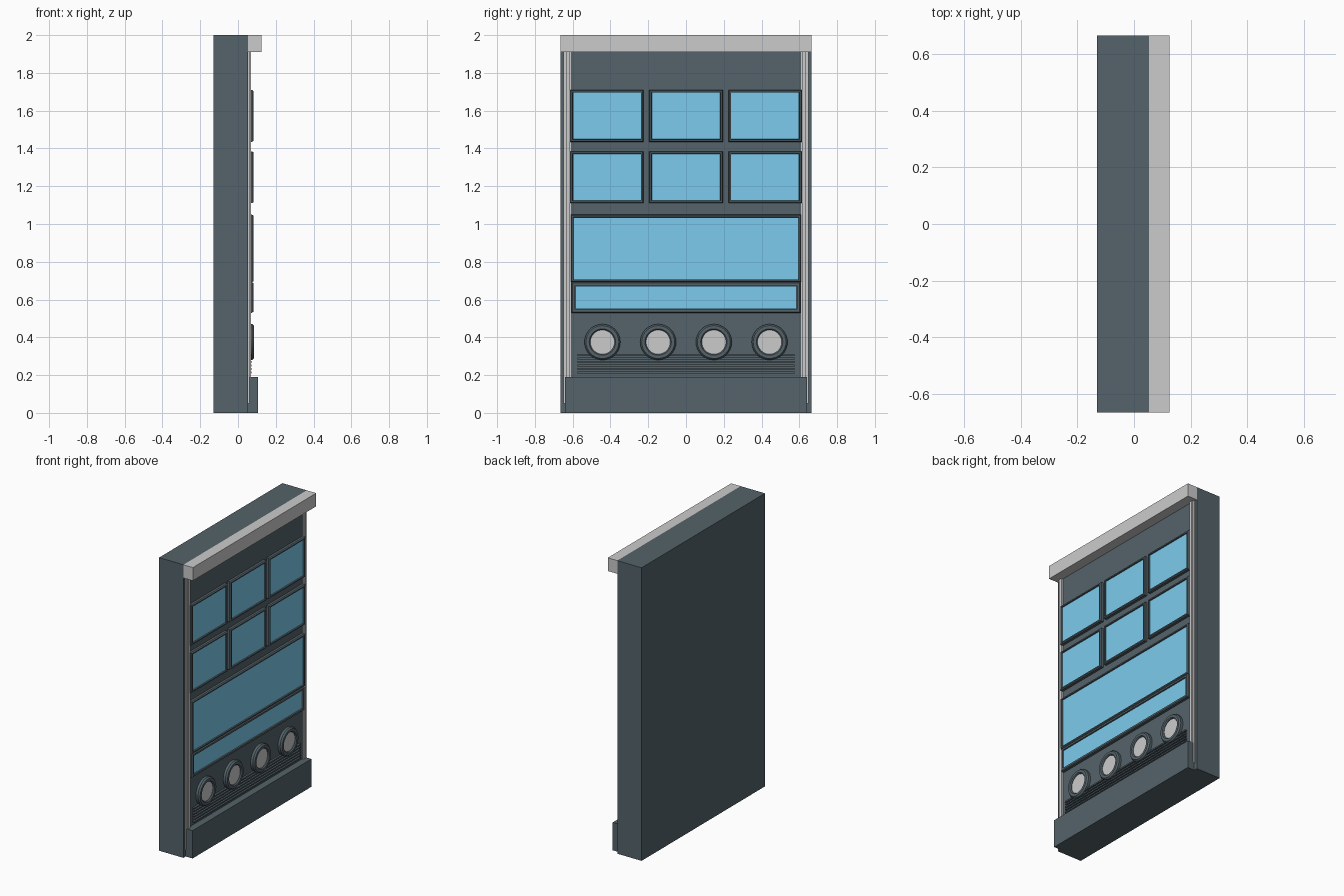
import bpy, bmesh
from math import sin, cos, tau

if "Cube" in bpy.data.objects:
    bpy.data.objects.remove(bpy.data.objects["Cube"])


def material(name, rgb):
    m = bpy.data.materials.new(name)
    m.diffuse_color = (*rgb, 1)
    m.use_nodes = True
    m.node_tree.nodes["Principled BSDF"].inputs["Base Color"].default_value = m.diffuse_color
    return m


SLATE = material("slate", (0.09, 0.125, 0.144))
GLASS = material("blue_glass", (0.2, 0.6, 0.85))


def finish(name, bm, mat):
    bmesh.ops.recalc_face_normals(bm, faces=bm.faces)
    me = bpy.data.meshes.new(name)
    bm.to_mesh(me)
    bm.free()
    ob = bpy.data.objects.new(name, me)
    bpy.context.collection.objects.link(ob)
    if mat:
        me.materials.append(mat)
    return ob


def box(name, x, y, z, mat=None):
    bm = bmesh.new()
    bmesh.ops.create_cube(bm, size=1)
    for v in bm.verts:
        for i, (a, b) in enumerate((x, y, z)):
            v.co[i] = (a + b) / 2 + v.co[i] * (b - a)
    return finish(name, bm, mat)


def loop_frame(name, outline, profile, mat):
    """Closed frame: sweep (inset, x) profile round an outline given by inset."""
    bm = bmesh.new()
    rings = [[bm.verts.new((x, y, z)) for y, z in outline(d)] for d, x in profile]
    n = len(rings[0])
    for i, a in enumerate(rings):
        b = rings[(i + 1) % len(rings)]
        for j in range(n):
            k = (j + 1) % n
            bm.faces.new((a[j], a[k], b[k], b[j]))
    return finish(name, bm, mat)


def window(name, y, z, rim):
    def outline(d):
        return [(y[0] + d, z[0] + d), (y[1] - d, z[0] + d),
                (y[1] - d, z[1] - d), (y[0] + d, z[1] - d)]
    loop_frame(name + "_frame", outline,
               [(0, 0.05), (0, 0.074), (0.005, 0.081), (rim - 0.002, 0.081), (rim, 0.05)], SLATE)
    box(name + "_glass", (0.05, 0.073), (y[0] + rim, y[1] - rim), (z[0] + rim, z[1] - rim), GLASS)


def lamp(name, y, z, r, rim):
    def outline(d):
        return [(y + (r - d) * cos(tau * i / 32), z + (r - d) * sin(tau * i / 32)) for i in range(32)]
    ring = loop_frame(name + "_ring", outline,
                      [(0, 0.05), (0, 0.075), (0.008, 0.085), (rim - 0.006, 0.085), (rim, 0.078), (rim, 0.05)], SLATE)
    bm = bmesh.new()
    ends = [[bm.verts.new((x, *p)) for p in outline(rim)] for x in (0.05, 0.075)]
    for e in ends:
        bm.faces.new(e)
    for j in range(32):
        k = (j + 1) % 32
        bm.faces.new((ends[0][j], ends[0][k], ends[1][k], ends[1][j]))
    disc = finish(name + "_disc", bm, None)
    for ob in (ring, disc):
        bpy.ops.object.select_all(action='DESELECT')
        ob.select_set(True)
        bpy.context.view_layer.objects.active = ob
        bpy.ops.object.shade_smooth_by_angle()


# Main slab, front panel, top trim and plinth
box("body", (-0.13, 0.053), (-0.665, 0.665), (0, 2), SLATE)
box("front_panel", (0.05, 0.058), (-0.61, 0.61), (0.05, 1.91), SLATE)
box("top_trim", (0.053, 0.125), (-0.665, 0.665), (1.91, 2))
box("plinth", (0.053, 0.105), (-0.64, 0.64), (0, 0.19), SLATE)

# Light side strips, each with a raised bead
for s, tag in ((-1, "left"), (1, "right")):
    box(tag + "_strip", (0.05, 0.061), sorted((s * 0.61, s * 0.648)), (0.05, 1.91))
    box(tag + "_strip_bead", (0.05, 0.069), sorted((s * 0.613, s * 0.634)), (0.05, 1.91))

# Two rows of three windows
for row, z in enumerate(((1.435, 1.71), (1.11, 1.385))):
    for col, y in enumerate((-0.419, 0, 0.419)):
        window(f"window_{row}_{col}", (y - 0.195, y + 0.195), z, 0.015)

# Wide display and the narrow one under it
window("wide_display", (-0.61, 0.61), (0.692, 1.05), 0.015)
window("narrow_display", (-0.605, 0.605), (0.53, 0.692), 0.019)

# Round lamps
for i in range(4):
    lamp(f"lamp_{i}", (i - 1.5) * 0.295, 0.375, 0.095, 0.031)

# Grille slats
for i in range(6):
    z = 0.209 + i * 0.0185
    box(f"grille_slat_{i}", (0.05, 0.072), (-0.575, 0.575), (z, z + 0.009), SLATE)
